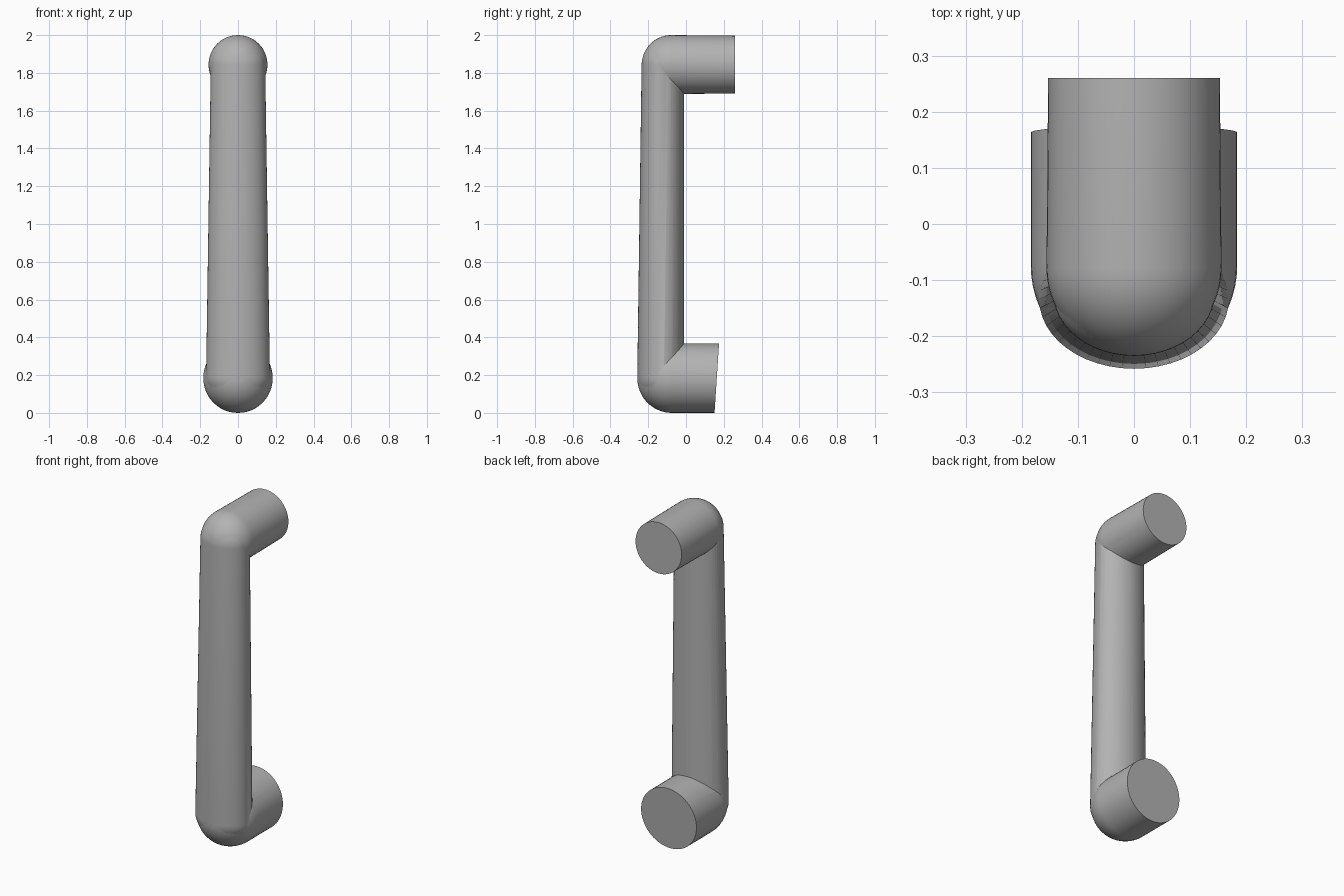
import bpy, bmesh, math
from mathutils import Vector

old = bpy.data.objects.get("Cube")
if old:
    bpy.data.objects.remove(old, do_unlink=True)

# One satin grey for the whole handle
grey = bpy.data.materials.new("satin_grey")
grey.use_nodes = True
grey.diffuse_color = (0.45, 0.45, 0.45, 1)
grey.node_tree.nodes["Principled BSDF"].inputs["Base Color"].default_value = (0.45, 0.45, 0.45, 1)

SEGMENTS = 48
ANGLES = [2 * math.pi * i / SEGMENTS for i in range(SEGMENTS)]
DOME = [math.radians(a) for a in range(6, 90, 6)]


def loft(name, rings):
    """Skin a list of closed rings and cap both ends."""
    bm = bmesh.new()
    rows = [[bm.verts.new(p) for p in ring] for ring in rings]
    for low, high in zip(rows, rows[1:]):
        for i in range(SEGMENTS):
            j = (i + 1) % SEGMENTS
            bm.faces.new((low[i], low[j], high[j], high[i]))
    bm.faces.new(rows[0])
    bm.faces.new(rows[-1])
    bmesh.ops.recalc_face_normals(bm, faces=bm.faces)
    mesh = bpy.data.meshes.new(name)
    bm.to_mesh(mesh)
    bm.free()
    mesh.materials.append(grey)
    obj = bpy.data.objects.new(name, mesh)
    bpy.context.collection.objects.link(obj)
    return obj


def oval(z, rx, ry, y):
    return [Vector((rx * math.cos(a), y + ry * math.sin(a), z)) for a in ANGLES]


def mount(name, z, radius, centre_y, end_y, end_radius, tilt):
    """Round stub along y with a domed front and a flat, optionally tilted, back."""
    def circle(y, r, slope=0):
        return [Vector((r * math.cos(a), y + slope * r * math.sin(a), z + r * math.sin(a)))
                for a in ANGLES]
    rings = [circle(centre_y - radius * math.cos(t), radius * math.sin(t)) for t in DOME]
    rings += [circle(centre_y, radius), circle(end_y, end_radius, tilt)]
    return loft(name, rings)


# Tapered oval grip with domed ends buried in the two mounts
BACK = -0.01
top = dict(z=1.84, rx=0.144, ry=0.1125)
bottom = dict(z=0.19, rx=0.169, ry=0.124)


def dome(end, sign):
    return [oval(end["z"] + sign * 0.13 * math.cos(t), end["rx"] * math.sin(t),
                 end["ry"] * math.sin(t), BACK - end["ry"]) for t in DOME]


rings = dome(bottom, -1)
rings += [oval(e["z"], e["rx"], e["ry"], BACK - e["ry"]) for e in (bottom, top)]
rings += dome(top, 1)[::-1]
handle = loft("handle", rings)

# Upper and lower mounts, fused into the grip
mounts = [mount("upper_mount", 1.844, 0.156, -0.078, 0.26, 0.153, 0),
          mount("lower_mount", 0.184, 0.184, -0.074, 0.163, 0.184, 0.065)]
bpy.context.view_layer.objects.active = handle
for part in mounts:
    fuse = handle.modifiers.new("fuse", "BOOLEAN")
    fuse.operation = "UNION"
    fuse.solver = "EXACT"
    fuse.object = part
    bpy.ops.object.modifier_apply(modifier=fuse.name)
    bpy.data.objects.remove(part, do_unlink=True)

# Smooth skin with crisp end faces and seams
bpy.ops.object.select_all(action="DESELECT")
handle.select_set(True)
bpy.ops.object.shade_smooth_by_angle(angle=math.radians(30))
